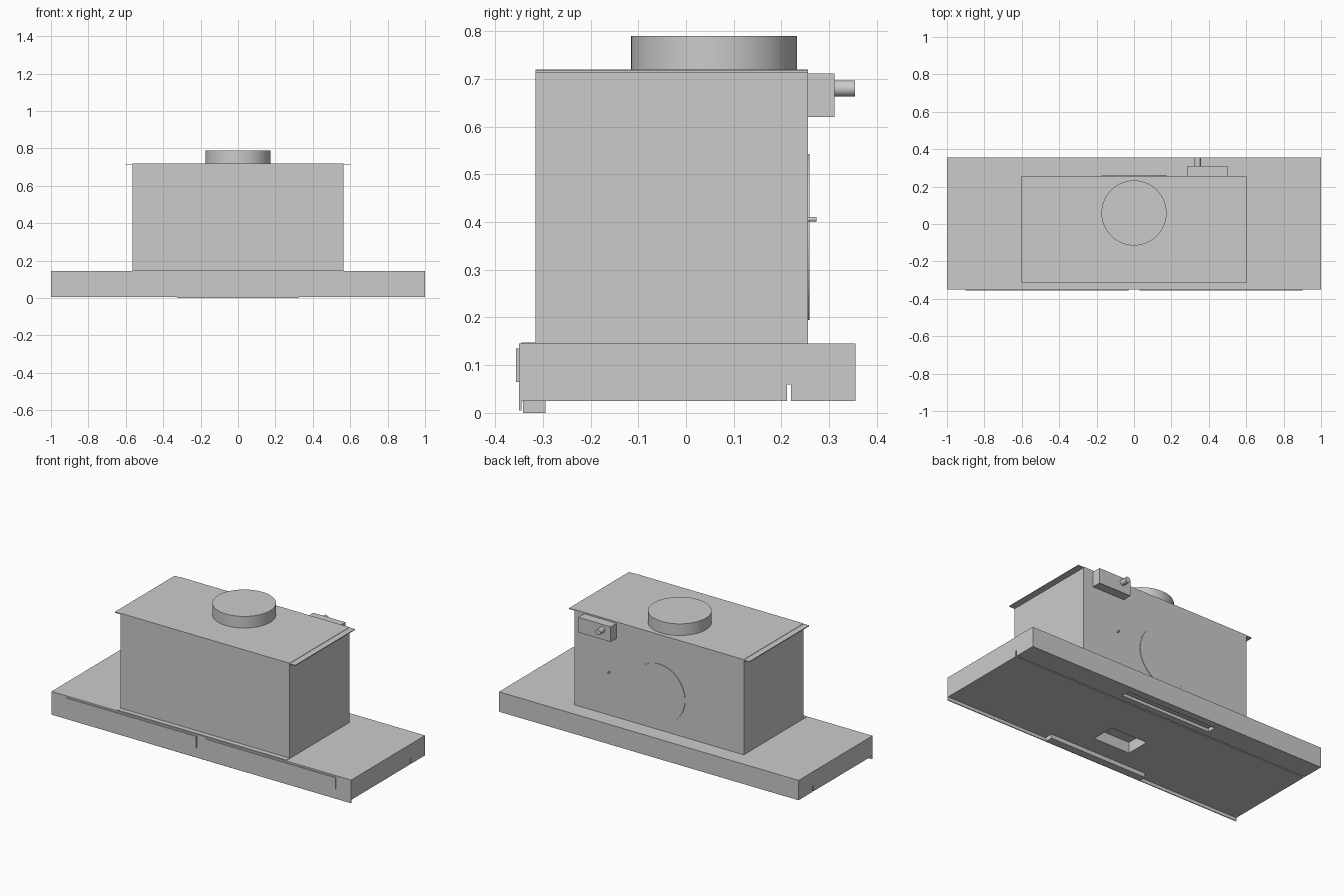
import bpy, bmesh
from math import radians
from mathutils import Matrix, Vector

if "Cube" in bpy.data.objects:
    bpy.data.objects.remove(bpy.data.objects["Cube"])


def finish(name, bm):
    bmesh.ops.recalc_face_normals(bm, faces=bm.faces)
    mesh = bpy.data.meshes.new(name)
    bm.to_mesh(mesh)
    bm.free()
    obj = bpy.data.objects.new(name, mesh)
    bpy.context.collection.objects.link(obj)
    return obj


def box(name, x, y, z):
    bm = bmesh.new()
    size = [b - a for a, b in (x, y, z)]
    centre = [(a + b) / 2 for a, b in (x, y, z)]
    bmesh.ops.create_cube(bm, size=1, matrix=Matrix.Translation(centre) @ Matrix.Diagonal((*size, 1)))
    return finish(name, bm)


def cylinder(name, centre, radius, depth, along_y=False, sides=64):
    bm = bmesh.new()
    turn = Matrix.Rotation(radians(90), 4, 'X') if along_y else Matrix()
    bmesh.ops.create_cone(bm, cap_ends=True, segments=sides, radius1=radius, radius2=radius,
                          depth=depth, matrix=Matrix.Translation(centre) @ turn)
    obj = finish(name, bm)
    bpy.ops.object.select_all(action='DESELECT')
    obj.select_set(True)
    bpy.context.view_layer.objects.active = obj
    bpy.ops.object.shade_smooth_by_angle(angle=radians(30))
    return obj


def extrude_x(name, profile, x0, x1):
    bm = bmesh.new()
    face = bm.faces.new([bm.verts.new((x0, y, z)) for y, z in profile])
    new = bmesh.ops.extrude_face_region(bm, geom=[face])['geom']
    bmesh.ops.translate(bm, vec=Vector((x1 - x0, 0, 0)),
                        verts=[g for g in new if isinstance(g, bmesh.types.BMVert)])
    return finish(name, bm)


def cut(target, cutter):
    cutter.hide_render = True
    mod = target.modifiers.new(cutter.name, 'BOOLEAN')
    mod.operation = 'DIFFERENCE'
    mod.solver = 'EXACT'
    mod.object = cutter
    bpy.context.view_layer.objects.active = target
    bpy.ops.object.modifier_apply(modifier=mod.name)
    bpy.data.objects.remove(cutter)


# Wide canopy: front lip and a groove across the underside
canopy = extrude_x("canopy", [(-0.35, 0.145), (-0.35, 0.005), (-0.345, 0.005), (-0.345, 0.025),
                              (0.212, 0.025), (0.212, 0.06), (0.22, 0.06), (0.22, 0.025),
                              (0.355, 0.025), (0.355, 0.145)], -1, 1)

# Underside pockets: lamp strip and filter latch
cut(canopy, box("lamp_pocket", (-0.3, 0.3), (0.26, 0.31), (0, 0.05)))
cut(canopy, box("latch_pocket", (-0.12, 0.12), (-0.185, -0.04), (0, 0.09)))
box("lamp_lens", (-0.285, 0.285), (0.272, 0.298), (0.035, 0.055))

# Filter handle below the front edge
box("filter_handle", (-0.325, 0.325), (-0.342, -0.295), (0, 0.026))

# Two raised front panels
for side, x in (("left", (-0.9, -0.03)), ("right", (0.03, 0.9))):
    box("front_panel_" + side, x, (-0.356, -0.349), (0.065, 0.135))

# Motor housing with front seat strip and side mounting flanges
box("motor_housing", (-0.565, 0.565), (-0.315, 0.256), (0.144, 0.72))
box("seat_strip", (-0.565, 0.565), (-0.345, -0.314), (0.144, 0.148))
for side, x in (("left", (-0.602, -0.56)), ("right", (0.56, 0.602))):
    box("mounting_flange_" + side, x, (-0.315, 0.256), (0.713, 0.718))

# Round duct collar on top and blanking plate on the back
cylinder("duct_collar", (0, 0.059, 0.754), 0.174, 0.072)
cylinder("rear_blanking_plate", (0, 0.256, 0.369), 0.174, 0.006, along_y=True)

# Cable box, gland and small peg on the back
box("cable_box", (0.285, 0.5), (0.255, 0.311), (0.62, 0.711))
cylinder("cable_gland", (0.34, 0.332, 0.68), 0.017, 0.045, along_y=True, sides=32)
cylinder("rear_peg", (0.33, 0.264, 0.406), 0.005, 0.02, along_y=True, sides=16)
